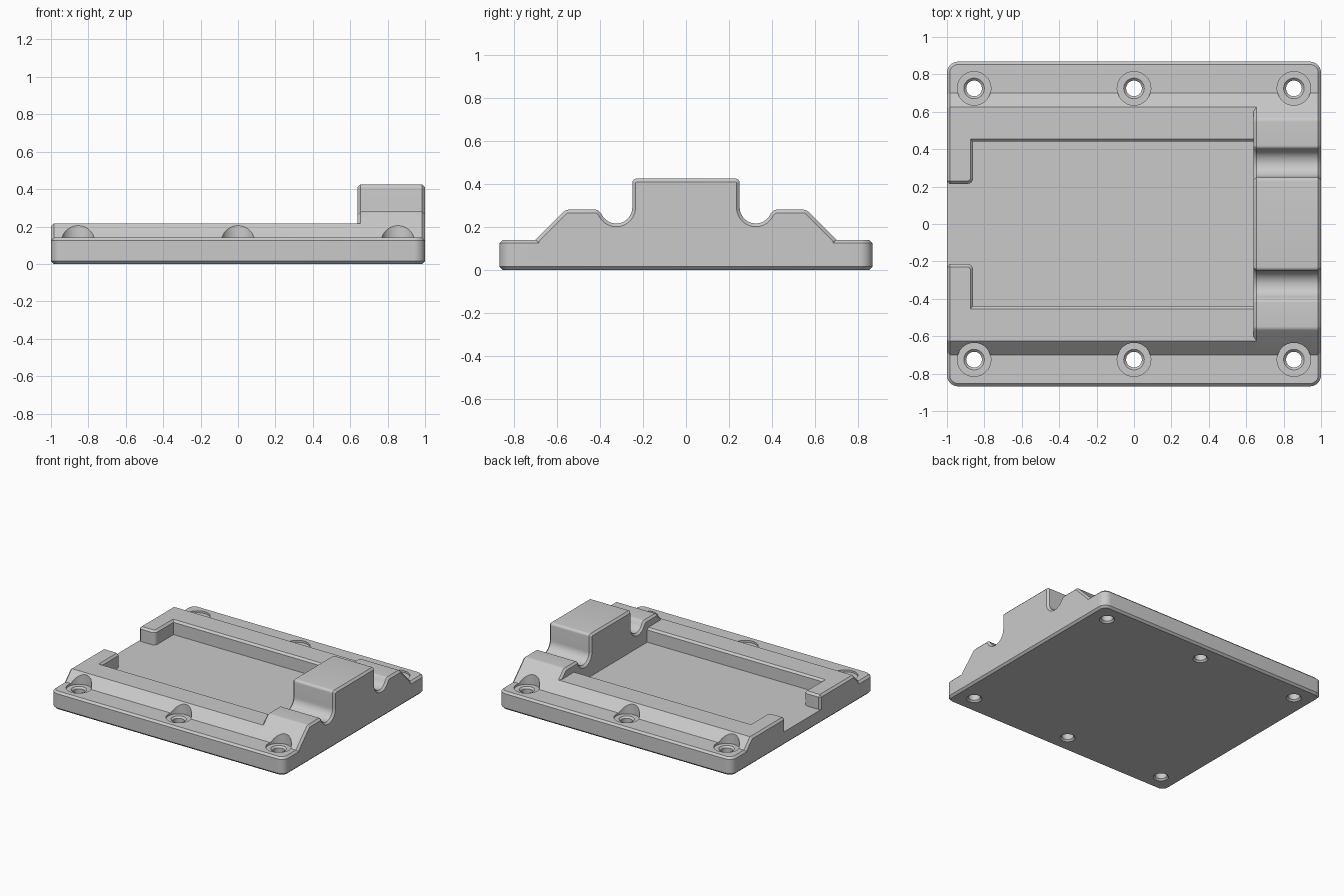
import bpy, bmesh
from math import cos, sin, pi

if "Cube" in bpy.data.objects:
    bpy.data.objects.remove(bpy.data.objects["Cube"], do_unlink=True)

GREY = (0.59, 0.59, 0.59, 1)
grey = bpy.data.materials.new("light_grey")
grey.use_nodes = True
grey.diffuse_color = GREY
grey.node_tree.nodes["Principled BSDF"].inputs["Base Color"].default_value = GREY

C = 0.015  # chamfer width
LENGTH, WIDTH = 1.0, 0.868
STEP_X = 0.64


def arc(cx, cy, r, a0, a1, n):
    """Points on an arc, angles in units of pi."""
    return [(cx + r * cos(pi * (a0 + (a1 - a0) * i / n)),
             cy + r * sin(pi * (a0 + (a1 - a0) * i / n))) for i in range(n + 1)]


def loft(name, rings, chamfer=0):
    """Solid through rings of points, with optional chamfered end caps."""
    bm = bmesh.new()
    loops = [[bm.verts.new(p) for p in ring] for ring in rings]
    n = len(loops[0])
    for a, b in zip(loops, loops[1:]):
        for i in range(n):
            bm.faces.new((a[i], a[(i + 1) % n], b[(i + 1) % n], b[i]))
    caps = [bm.faces.new(loops[0]), bm.faces.new(loops[-1])]
    bmesh.ops.recalc_face_normals(bm, faces=bm.faces[:])
    if chamfer:
        for cap in caps:
            bmesh.ops.inset_region(bm, faces=[cap], thickness=chamfer, depth=chamfer,
                                   use_even_offset=True)
    mesh = bpy.data.meshes.new(name)
    bm.to_mesh(mesh)
    bm.free()
    mesh.materials.append(grey)
    obj = bpy.data.objects.new(name, mesh)
    bpy.context.collection.objects.link(obj)
    return obj


def along_x(name, half, x0, x1):
    """Mirror a half profile in y and extrude it along x with chamfered ends."""
    profile = half + [(-y, z) for y, z in reversed(half)]
    return loft(name, [[(x, y, z) for y, z in profile] for x in (x0 + C, x1 - C)], C)


def combine(target, other, operation):
    mod = target.modifiers.new(operation.lower(), "BOOLEAN")
    mod.operation = operation
    mod.solver = "EXACT"
    mod.object = other
    bpy.context.view_layer.objects.active = target
    bpy.ops.object.modifier_apply(modifier=mod.name)
    bpy.data.objects.remove(other, do_unlink=True)


# Base plate with rounded corners
R = 0.06
outline = []
for k, (sx, sy) in enumerate([(1, 1), (-1, 1), (-1, -1), (1, -1)]):
    outline += arc(sx * (LENGTH - R), sy * (WIDTH - R), R, k / 2, k / 2 + 0.5, 10)
body = loft("mounting_base", [[(x, y, z) for x, y in outline] for z in (C, 0.14 - C)], C)

# Low raised rail with sloping sides
rail = along_x("rail", [(0.70, 0.05), (0.70, 0.14), (0.625, 0.215)], -LENGTH, STEP_X + 0.1)
combine(body, rail, "UNION")

# Pocket between the rails: open, flared end, rounded lips and a chamfered rim
rings = []
for z, d in ((0.105, 0), (0.2, 0), (0.22, 0.02)):
    half = [(-1.015, 0.245 + d), (-0.985, 0.215 + d)]
    half += arc(-0.89, 0.245, 0.03 - d, -0.5, 0, 6)
    half += [(-0.86 - d, 0.44 + d), (0.8, 0.44 + d)]
    rings.append([(x, y, z) for x, y in half] + [(x, -y, z) for x, y in reversed(half)])
combine(body, loft("pocket_cutter", rings), "DIFFERENCE")

# Tall end block with two rounded channels
half = [(0.70, 0.05), (0.70, 0.14)]
half += arc(0.5476, 0.25, 0.03, 0.25, 0.5, 5)
half += arc(0.42, 0.26, 0.02, 0.5, 0.85, 5)
half += arc(0.325, 0.291, 0.075, -0.13, -1, 20)
half += arc(0.23, 0.405, 0.02, 0, 0.5, 6)
combine(body, along_x("end_block", half, STEP_X, LENGTH), "UNION")

# Screw holes: countersunk both ends, with a wide seat cut into the slope
steps = [(0.064, -0.01), (0.042, 0.012), (0.042, 0.112), (0.055, 0.125), (0.09, 0.125), (0.09, 0.4)]
for hx in (-0.855, 0, 0.855):
    for hy in (-0.725, 0.725):
        rings = [[(x, y, z) for x, y in arc(hx, hy, r, 0, 2, 40)[:-1]] for r, z in steps]
        combine(body, loft("hole_cutter", rings), "DIFFERENCE")

bpy.ops.object.select_all(action="DESELECT")
body.select_set(True)
bpy.context.view_layer.objects.active = body
bpy.ops.object.shade_smooth_by_angle(angle=pi / 6)
